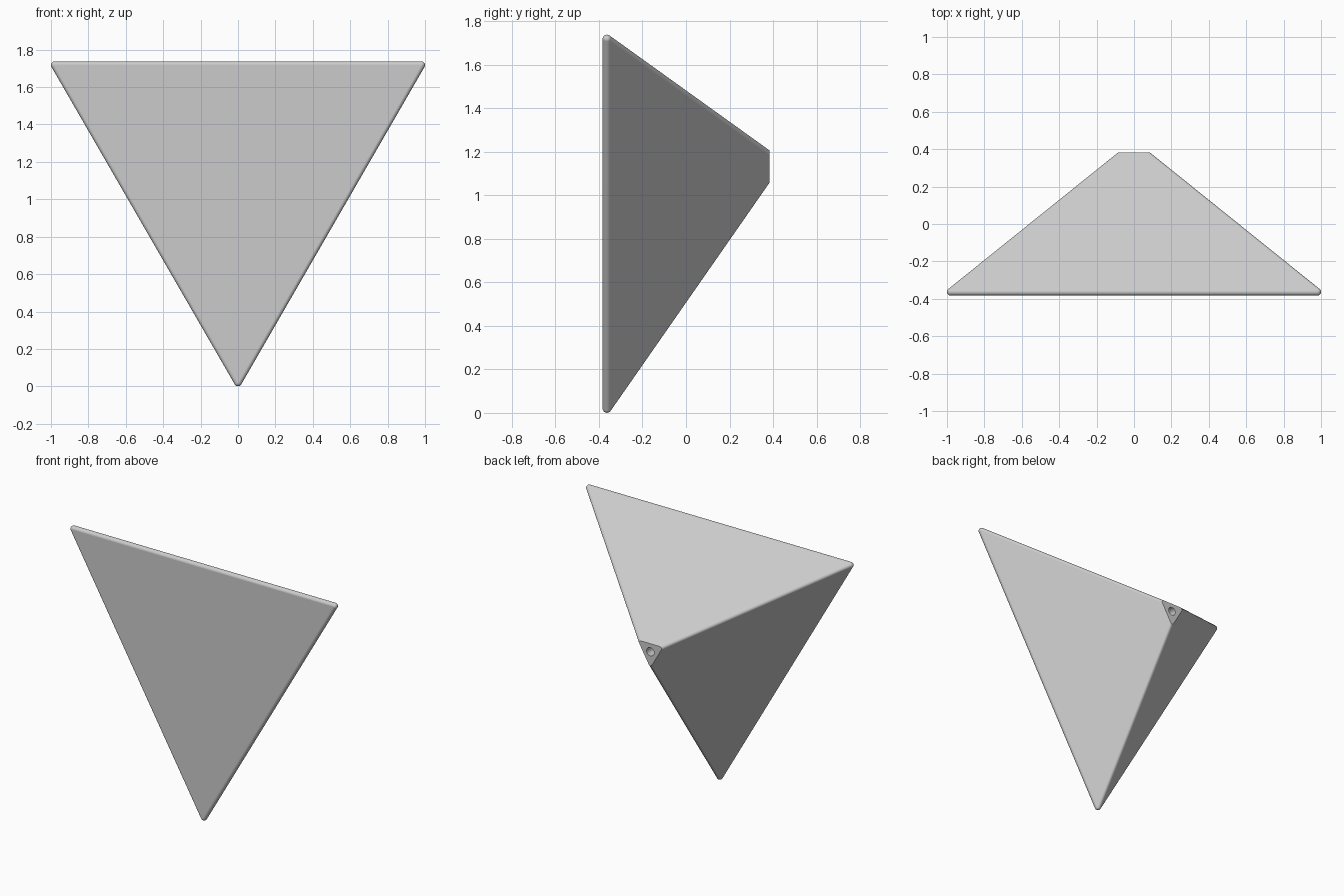
import bpy, bmesh, math
from mathutils import Matrix, Vector

cube = bpy.data.objects.get("Cube")
if cube:
    bpy.data.objects.remove(cube, do_unlink=True)

ROUND = 0.02            # edge radius
FRONT, BACK = -0.383, 0.383
CENTRE_Z = 1.152
RADIUS = 0.98 / math.cos(math.radians(30))
AXIS_Y = Matrix.Rotation(math.radians(90), 4, 'X')

grey = bpy.data.materials.new("light_grey")
grey.use_nodes = True
grey.diffuse_color = (0.6, 0.6, 0.6, 1)
grey.node_tree.nodes["Principled BSDF"].inputs["Base Color"].default_value = (0.6, 0.6, 0.6, 1)


def make_object(name, bm):
    mesh = bpy.data.meshes.new(name)
    bm.to_mesh(mesh)
    bm.free()
    mesh.materials.append(grey)
    obj = bpy.data.objects.new(name, mesh)
    bpy.context.collection.objects.link(obj)
    return obj


# Rounded pyramid: hull around a small ball at each corner
corners = [Vector((0, 0.425, CENTRE_Z))]
for degrees in (30, 150, 270):
    a = math.radians(degrees)
    corners.append(Vector((RADIUS * math.cos(a), FRONT + ROUND,
                           CENTRE_Z + RADIUS * math.sin(a))))
bm = bmesh.new()
for corner in corners:
    bmesh.ops.create_uvsphere(bm, u_segments=24, v_segments=20, radius=ROUND,
                              matrix=Matrix.Translation(corner) @ AXIS_Y)
points = [v.co.copy() for v in bm.verts]
bm.free()

bm = bmesh.new()
for p in points:
    bm.verts.new(p)
bmesh.ops.convex_hull(bm, input=bm.verts[:])
bmesh.ops.delete(bm, geom=[v for v in bm.verts if not v.link_faces], context='VERTS')
bmesh.ops.dissolve_limit(bm, angle_limit=math.radians(0.5),
                         verts=bm.verts[:], edges=bm.edges[:])

# Flat cut across the back tip
bmesh.ops.bisect_plane(bm, geom=bm.verts[:] + bm.edges[:] + bm.faces[:],
                       plane_co=(0, BACK, 0), plane_no=(0, 1, 0), clear_outer=True)
bmesh.ops.holes_fill(bm, edges=[e for e in bm.edges if e.is_boundary], sides=0)
bmesh.ops.recalc_face_normals(bm, faces=bm.faces[:])
body = make_object("pyramid_body", bm)

# Round blind hole in the flat tip
bm = bmesh.new()
bmesh.ops.create_cone(bm, cap_ends=True, segments=32, radius1=0.028, radius2=0.028,
                      depth=0.2, matrix=Matrix.Translation((0, BACK, CENTRE_Z)) @ AXIS_Y)
cutter = make_object("hole_cutter", bm)
cutter.hide_render = True

bpy.ops.object.select_all(action='DESELECT')
body.select_set(True)
bpy.context.view_layer.objects.active = body
hole = body.modifiers.new("hole", 'BOOLEAN')
hole.operation = 'DIFFERENCE'
hole.solver = 'EXACT'
hole.object = cutter
bpy.ops.object.modifier_apply(modifier=hole.name)
bpy.data.objects.remove(cutter, do_unlink=True)

# Soft rims, flat main faces
bpy.ops.object.shade_smooth_by_angle(angle=math.radians(30))
normals = body.modifiers.new("flat_faces", 'WEIGHTED_NORMAL')
normals.keep_sharp = True
